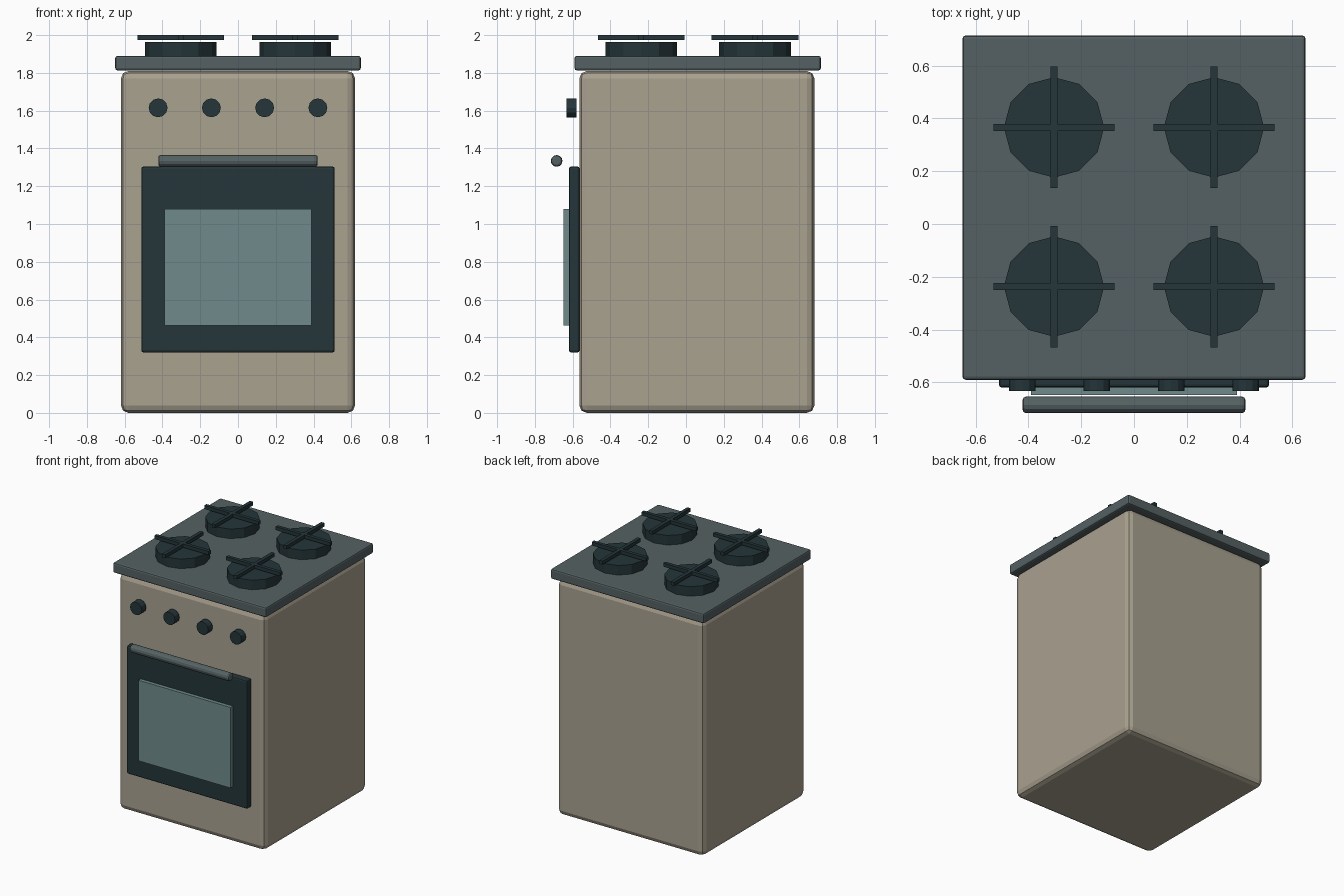
import bpy
from math import pi

if "Cube" in bpy.data.objects:
    bpy.data.objects.remove(bpy.data.objects["Cube"])


def material(name, rgb):
    m = bpy.data.materials.new(name)
    m.diffuse_color = (*rgb, 1)
    m.use_nodes = True
    m.node_tree.nodes["Principled BSDF"].inputs["Base Color"].default_value = m.diffuse_color
    return m


ENAMEL = material("enamel", (0.40, 0.36, 0.28))
DARK = material("dark_iron", (0.018, 0.036, 0.042))
STEEL = material("steel", (0.09, 0.12, 0.125))
GLASS = material("glass", (0.16, 0.26, 0.26))


def finish(name, mat, bevel, segments):
    ob = bpy.context.object
    ob.name = name
    ob.data.materials.append(mat)
    if bevel:
        b = ob.modifiers.new("bevel", 'BEVEL')
        b.width, b.segments = bevel, segments
    return ob


def box(name, x, y, z, mat, bevel=0, segments=2):
    """Box from (min, max) ranges on each axis."""
    bpy.ops.mesh.primitive_cube_add(size=1, location=[sum(r) / 2 for r in (x, y, z)])
    ob = bpy.context.object
    ob.scale = [r[1] - r[0] for r in (x, y, z)]
    bpy.ops.object.transform_apply(location=False, rotation=False, scale=True)
    return finish(name, mat, bevel, segments)


def cylinder(name, loc, radius, depth, mat, rot=(0, 0, 0), sides=12, bevel=0):
    bpy.ops.mesh.primitive_cylinder_add(vertices=sides, radius=radius, depth=depth,
                                        location=loc, rotation=rot)
    return finish(name, mat, bevel, 2)


# Body and hob
box("oven_body", (-0.62, 0.62), (-0.565, 0.68), (0, 1.81), ENAMEL, 0.04)
box("hob_plate", (-0.65, 0.65), (-0.59, 0.714), (1.813, 1.89), STEEL, 0.012)

# Door, window and handle
box("oven_door", (-0.512, 0.512), (-0.62, -0.563), (0.32, 1.304), DARK, 0.012)
box("door_window", (-0.39, 0.39), (-0.648, -0.615), (0.462, 1.08), GLASS)
cylinder("door_handle", (0, -0.685, 1.334), 0.031, 0.844, STEEL, (0, pi / 2, 0), bevel=0.012)

# Control knobs
for i in range(4):
    cylinder(f"knob_{i + 1}", (-0.423 + 0.282 * i, -0.606, 1.615), 0.05, 0.054, DARK, (pi / 2, 0, 0))

# Burners with crossed pan supports
for x in (-0.303, 0.303):
    for y in (-0.237, 0.366):
        cylinder("burner", (x, y, 1.926), 0.19, 0.074, DARK)
        for name, dx, dy in (("support_across", 0.23, 0.0135), ("support_along", 0.0135, 0.23)):
            box(name, (x - dx, x + dx), (y - dy, y + dy), (1.973, 2.0), DARK)
